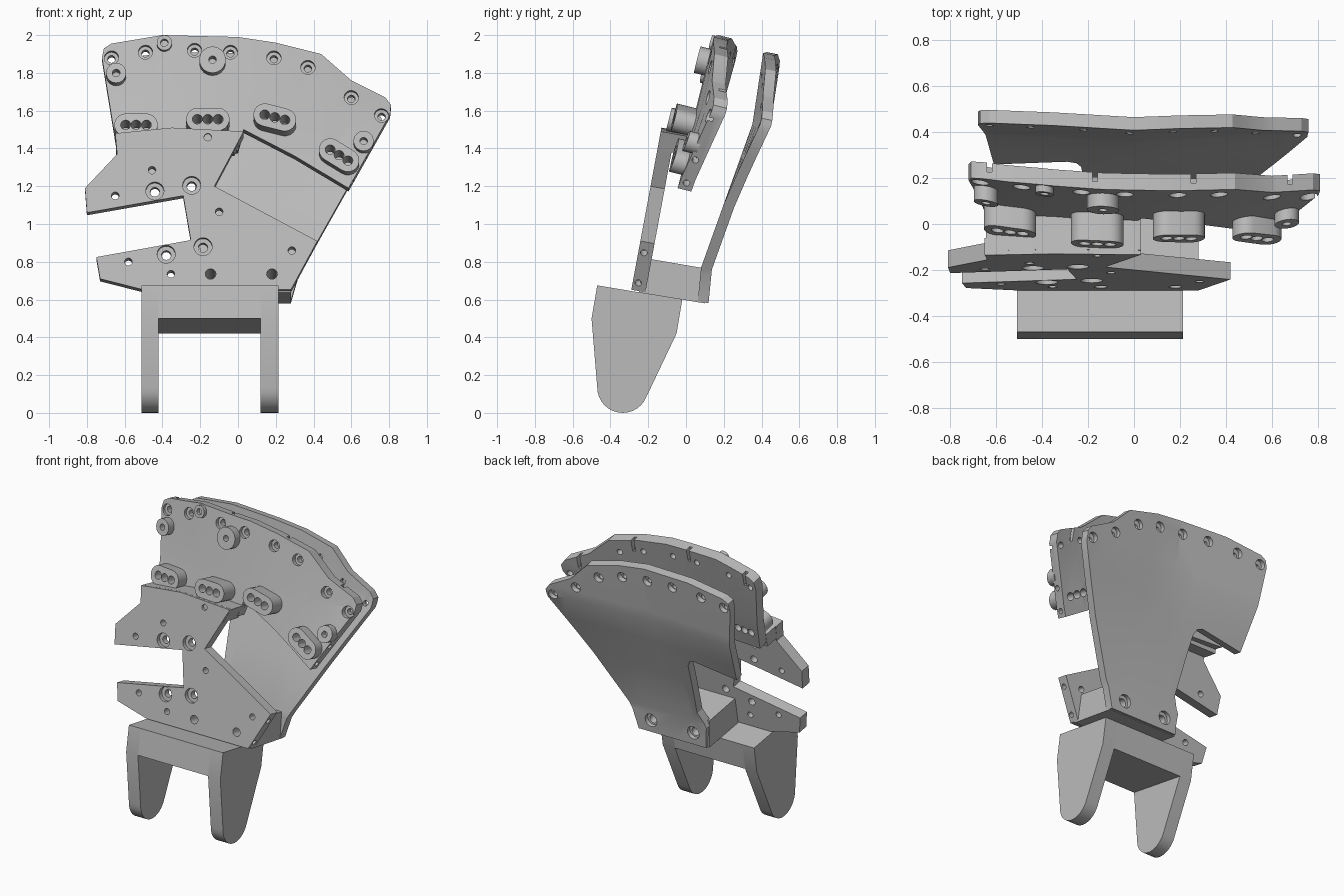
import bpy, bmesh, math
from mathutils import Matrix, Vector

cube = bpy.data.objects.get("Cube")
if cube:
    bpy.data.objects.remove(cube, do_unlink=True)

grey = bpy.data.materials.new("light grey")
grey.use_nodes = True
grey.diffuse_color = (0.5, 0.5, 0.5, 1)
grey.node_tree.nodes["Principled BSDF"].inputs["Base Color"].default_value = (0.5, 0.5, 0.5, 1)

# How far each plate leans back; edges and holes follow its normal
LOWER_LEAN, UPPER_LEAN, BACK_LEAN, BACK_THICK = 0.186, 0.25, 0.2, 0.057


# Front surfaces of the plates: y for a given x and z
def lower_y(x, z):
    return -0.29 + LOWER_LEAN * (z - 0.65)


def upper_y(x, z):
    return 0.15 + UPPER_LEAN * (z - 2) + 0.075 * (x / 0.75) ** 2 * min(1, max(0, (z - 1.1) / 0.5))


def back_y(x, z):
    if z < 0.77:
        y = 0.08 + 0.1 * (z - 0.77)
    elif z < 1.53:
        y = 0.08 + 0.358 * (z - 0.77)
    else:
        y = 0.352 + 0.15 * (z - 1.53)
    return y + 0.04 * abs(x / 0.7) * min(1, max(0, (z - 1.1) / 0.45))


def back_rear_y(x, z):
    return back_y(x, z) + BACK_THICK


def finish(name, bm):
    bmesh.ops.recalc_face_normals(bm, faces=bm.faces)
    mesh = bpy.data.meshes.new(name)
    bm.to_mesh(mesh)
    bm.free()
    obj = bpy.data.objects.new(name, mesh)
    bpy.context.collection.objects.link(obj)
    mesh.materials.append(grey)
    return obj


def activate(obj):
    bpy.ops.object.select_all(action='DESELECT')
    obj.select_set(True)
    bpy.context.view_layer.objects.active = obj


def extrude(bm, points, vec):
    face = bm.faces.new([bm.verts.new(p) for p in points])
    out = bmesh.ops.extrude_face_region(bm, geom=[face])["geom"]
    bmesh.ops.translate(bm, vec=vec, verts=[v for v in out if isinstance(v, bmesh.types.BMVert)])


def slab(name, outline, surface, thick, lean, offset=0, x_cuts=(), z_cuts=()):
    """Extrude an x-z outline backwards, bend it onto a surface and lean its edges."""
    bm = bmesh.new()
    extrude(bm, [(x, 0, z) for x, z in outline], (0, thick, 0))
    for cuts, axis in ((x_cuts, Vector((1, 0, 0))), (z_cuts, Vector((0, 0, 1)))):
        for c in cuts:
            bmesh.ops.bisect_plane(bm, geom=bm.verts[:] + bm.edges[:] + bm.faces[:],
                                   plane_co=axis * c, plane_no=axis)
    for v in bm.verts:
        drop = lean * v.co.y
        v.co.y += surface(v.co.x, v.co.z) + offset
        v.co.z -= drop
    bmesh.ops.triangulate(bm, faces=bm.faces)
    return finish(name, bm)


def prism_x(name, profile, x0, x1):
    """Extrude a y-z profile along x."""
    bm = bmesh.new()
    extrude(bm, [(x0, y, z) for y, z in profile], (x1 - x0, 0, 0))
    return finish(name, bm)


def cut(obj, bm):
    cutter = finish("cutter", bm)
    cutter.hide_render = True
    activate(obj)
    mod = obj.modifiers.new("holes", 'BOOLEAN')
    mod.operation, mod.solver, mod.object = 'DIFFERENCE', 'EXACT', cutter
    bpy.ops.object.modifier_apply(modifier=mod.name)
    bpy.data.objects.remove(cutter, do_unlink=True)


def rods(holes, axis, start, end):
    """Cylinders along an axis, for holes given as (point, radius)."""
    bm = bmesh.new()
    turn = axis.to_track_quat('Z', 'Y').to_matrix().to_4x4()
    for point, r in holes:
        mid = Vector(point) + axis * (start + end) / 2
        bmesh.ops.create_cone(bm, cap_ends=True, segments=20, radius1=r, radius2=r,
                              depth=end - start, matrix=Matrix.Translation(mid) @ turn)
    return bm


def drill(obj, holes, surface, lean, start=-0.5, end=0.6, offset=0):
    """Drill (x, z, radius) holes along the plate normal, from start to end about the surface."""
    spots = [((x, surface(x, z) + offset, z), r) for x, z, r in holes]
    cut(obj, rods(spots, Vector((0, 1, -lean)).normalized(), start, end))


def drill_edge(obj, spots, surface, inset):
    """Small blind holes in the slanted left edge of a plate."""
    holes = [((x, surface(x, z) + inset, z), 0.018) for x, z in spots]
    cut(obj, rods(holes, Vector((0.87, 0, -0.49)), -0.05, 0.05))


def stadium(x, z, length, height, angle):
    r, h = height / 2, (length - height) / 2
    pts = []
    for i in range(20):
        a = -math.pi / 2 + math.pi * (i if i < 10 else i - 1) / 9
        px, pz = r * math.cos(a) + (h if i < 10 else -h), r * math.sin(a)
        pts.append((x + px * math.cos(angle) - pz * math.sin(angle),
                    z + px * math.sin(angle) + pz * math.cos(angle)))
    return pts


def sized(points, r):
    return [(x, z, r) for x, z in points]


x_lines = (-0.55, -0.35, -0.15, 0, 0.2, 0.45, 0.62)

# Forked foot: two rounded arms under a sloping bridge
arc = [(-0.335 - 0.135 * math.cos(math.pi * i / 16), 0.135 - 0.135 * math.sin(math.pi * i / 16))
       for i in range(15)]
bridge = [(-0.47, 0.675), (-0.5, 0.5), (-0.05, 0.42), (-0.02, 0.6)]
arm = bridge[:2] + arc + bridge[2:]
prism_x("right_arm", arm, -0.51, -0.42)
prism_x("left_arm", arm, 0.12, 0.214)
prism_x("foot_bridge", bridge, -0.42, 0.12)

# Base block joining the front and back plates
base_holes = sized([(-0.145, 0.735), (0.18, 0.735)], 0.028)
block = prism_x("base_block", [(-0.25, 0.637), (0.1, 0.58), (0.1, 0.765), (-0.22, 0.82)], -0.25, 0.28)
drill(block, base_holes, lower_y, LOWER_LEAN)

# Lower front plate with two prongs
lower = slab("lower_front_plate", [
    (-0.65, 1.48), (-0.64, 1.37), (-0.81, 1.19), (-0.8, 1.06), (-0.29, 1.15), (-0.25, 0.915),
    (-0.75, 0.825), (-0.73, 0.71), (-0.5, 0.652), (0.28, 0.652), (0.42, 0.91), (-0.125, 1.2),
    (0.03, 1.49), (-0.35, 1.51)], lower_y, 0.075, LOWER_LEAN)
screws = [(-0.44, 1.175), (-0.245, 1.205), (-0.38, 0.84), (-0.185, 0.88)]
pins = [(-0.65, 1.15), (-0.455, 1.285), (-0.16, 1.46), (-0.58, 0.8), (-0.355, 0.735), (-0.1, 1.065), (0.285, 0.86)]
drill(lower, sized(pins, 0.02) + sized(screws, 0.025) + base_holes, lower_y, LOWER_LEAN)
drill(lower, sized(screws, 0.048), lower_y, LOWER_LEAN, -0.1, 0.03)
drill_edge(lower, [(0.385, 0.85), (0.3, 0.69)], lower_y, 0.03)

# Ledge between the lower and upper front plates
slab("ledge", [(-0.645, 1.39), (-0.02, 1.39), (0.03, 1.487), (-0.35, 1.507), (-0.645, 1.477)],
     lower_y, 0.16, LOWER_LEAN, 0.02)

# Curved upper front plate
upper = slab("upper_front_plate", [
    (-0.64, 1.39), (-0.72, 1.88), (-0.71, 1.93), (-0.67, 1.955), (-0.4, 2.0), (0.0, 1.99), (0.2, 1.96),
    (0.44, 1.9), (0.6, 1.76), (0.78, 1.67), (0.81, 1.63), (0.805, 1.58), (0.585, 1.19), (0.3, 1.36),
    (0.03, 1.5), (0.0, 1.39)], upper_y, 0.072, UPPER_LEAN, 0, x_lines, (1.6,))
rim = [(-0.67, 1.88), (-0.49, 1.91), (-0.23, 1.92), (-0.04, 1.91), (0.19, 1.88), (0.37, 1.83), (0.6, 1.67), (0.76, 1.575)]
drill(upper, sized(rim, 0.02), upper_y, UPPER_LEAN)
drill(upper, sized(rim, 0.038), upper_y, UPPER_LEAN, -0.1, 0.03)
drill_edge(upper, [(0.67, 1.34), (0.6, 1.22)], upper_y, 0.036)

# Grooves in the rear of its top edge
grooves = bmesh.new()
for gx, gz in ((-0.63, 1.93), (-0.17, 1.96), (0.26, 1.91), (0.68, 1.68)):
    place = Matrix.Translation((gx, upper_y(gx, gz) + 0.072, gz))
    bmesh.ops.create_cube(grooves, size=1, matrix=place @ Matrix.Diagonal((0.022, 0.06, 0.13, 1)))
cut(upper, grooves)

# Rounded pads with three holes that carry on through the plate
for i, (x, z, a, depth) in enumerate(((-0.54, 1.525, 0, 0.1), (-0.16, 1.555, 0, 0.13),
                                      (0.195, 1.565, -0.25, 0.11), (0.535, 1.365, -0.55, 0.075))):
    pad = slab(f"pad_{i + 1}", stadium(x, z, 0.23, 0.12, a), upper_y, depth + 0.03, UPPER_LEAN, -depth)
    holes = sized([(x + d * math.cos(a), z + d * math.sin(a)) for d in (-0.055, 0, 0.055)], 0.026)
    for part in (pad, upper):
        drill(part, holes, upper_y, UPPER_LEAN, offset=-depth)

# Round bosses
for i, (x, z, r, d) in enumerate(((-0.39, 1.96, 0.04, 0.03), (-0.135, 1.87, 0.07, 0.06),
                                  (-0.645, 1.8, 0.053, 0.065), (0.665, 1.44, 0.053, 0.05))):
    boss = slab(f"boss_{i + 1}", stadium(x, z, 2 * r + 0.001, 2 * r, 0), upper_y, d + 0.02, UPPER_LEAN, -d)
    drill(boss, [(x, z, 0.02)], upper_y, UPPER_LEAN, offset=-d)

# Fan-shaped back plate with a notch on its right side
back = slab("back_plate", [
    (-0.24, 0.65), (-0.25, 0.74), (-0.2, 0.84), (-0.23, 1.23), (-0.25, 1.27), (-0.29, 1.285), (-0.61, 1.24),
    (-0.68, 1.8), (-0.67, 1.85), (-0.63, 1.875), (-0.35, 1.91), (0.0, 1.905), (0.2, 1.88), (0.43, 1.82),
    (0.56, 1.69), (0.73, 1.6), (0.76, 1.56), (0.755, 1.5), (0.32, 0.73), (0.28, 0.592), (-0.24, 0.592)],
    back_y, BACK_THICK, BACK_LEAN, 0, x_lines, (0.77, 1.1, 1.36, 1.53, 1.6))
back_rim = sized([(-0.63, 1.8), (-0.45, 1.82), (-0.22, 1.825), (-0.02, 1.81), (0.17, 1.79), (0.35, 1.74),
                  (0.53, 1.62), (0.71, 1.52)], 0.018)
drill(back, base_holes, lower_y, LOWER_LEAN)
drill(back, back_rim, back_y, BACK_LEAN)
drill(back, [(x, z, 0.034) for x, z, r in back_rim] + [(x, z - 0.07, 0.045) for x, z, r in base_holes],
      back_rear_y, BACK_LEAN, -0.03, 0.1)

# Smooth the rounds and keep the edges crisp
for obj in [o for o in bpy.context.scene.objects if o.type == 'MESH' and grey.name in o.data.materials]:
    activate(obj)
    bpy.ops.object.shade_smooth_by_angle(angle=math.radians(25))
